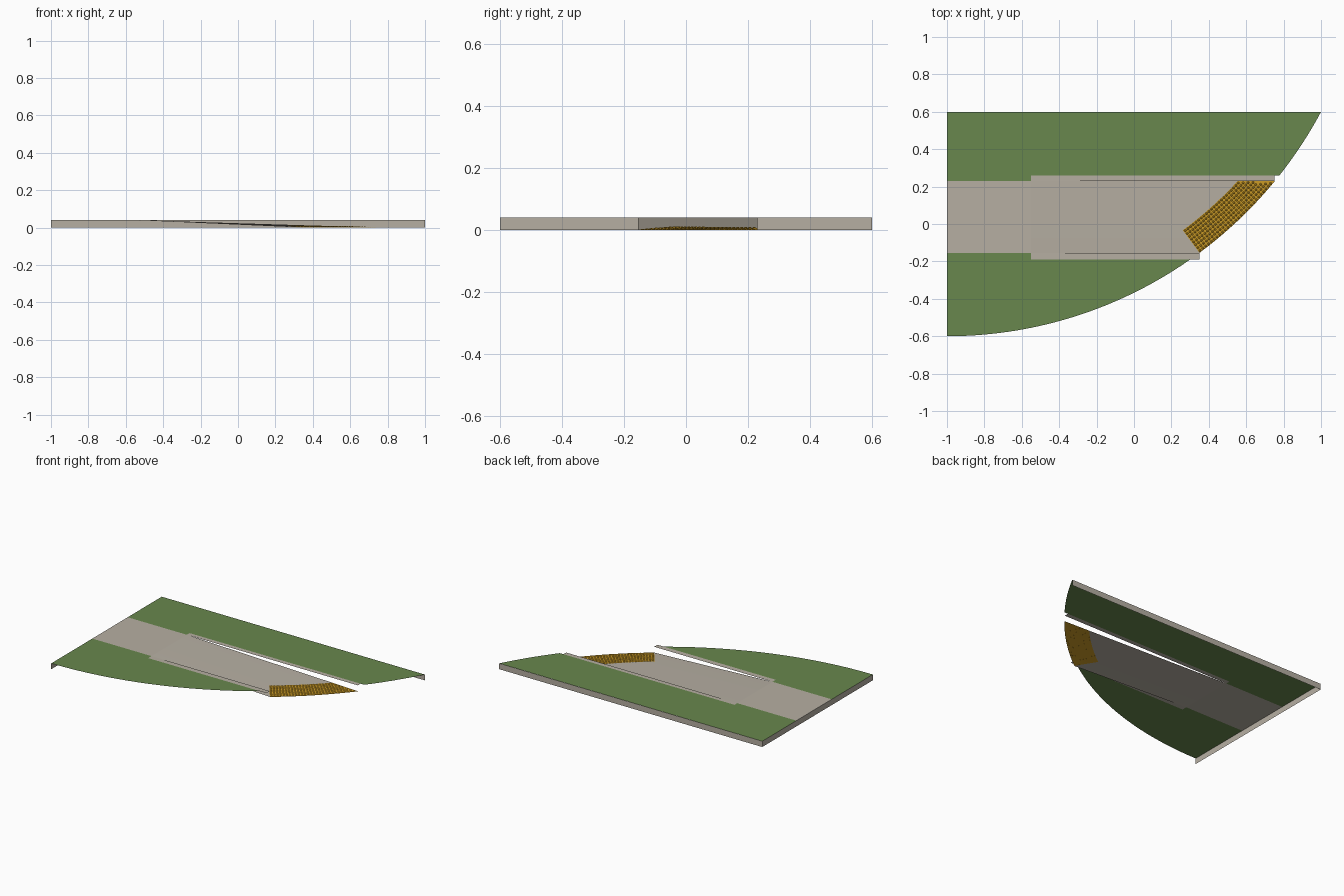
import bpy, bmesh, math

if "Cube" in bpy.data.objects:
    bpy.data.objects.remove(bpy.data.objects["Cube"])

TOP = 0.04                      # height of the pavement
CY, R, W = 1.667, 2.267, 0.15   # corner arc centre (x = -1), radius, warning panel width
Y0, Y1 = -0.154, 0.23           # sides of the walkway
XR = -0.55                      # top of the ramp


def material(name, rgb):
    m = bpy.data.materials.new(name)
    m.diffuse_color = (*rgb, 1)
    m.use_nodes = True
    m.node_tree.nodes["Principled BSDF"].inputs["Base Color"].default_value = m.diffuse_color
    return m


GRASS = material("grass_green", (0.14, 0.245, 0.075))
CONCRETE = material("concrete_grey", (0.47, 0.43, 0.365))
YELLOW = material("warning_yellow", (0.62, 0.34, 0.02))


def finish(name, bm, mat):
    me = bpy.data.meshes.new(name)
    bm.to_mesh(me)
    bm.free()
    me.materials.append(mat)
    ob = bpy.data.objects.new(name, me)
    bpy.context.collection.objects.link(ob)
    return ob


def polygon(name, pts, mat):
    bm = bmesh.new()
    f = bm.faces.new([bm.verts.new(p) for p in pts])
    f.normal_update()
    if f.normal.z < -0.5:
        f.normal_flip()
    bmesh.ops.triangulate(bm, faces=[f])
    return finish(name, bm, mat)


def arc_x(y, r=R):
    return -1 + math.sqrt(r * r - (CY - y) ** 2)


def arc_y(x):
    return CY - math.sqrt(R * R - (x + 1) ** 2)


def arc(xa, xb, n):
    xs = [xa + (xb - xa) * i / n for i in range(n + 1)]
    return [(x, arc_y(x), TOP) for x in xs]


def flat(*pts):
    return [(x, y, TOP) for x, y in pts]


# Grass on both sides of the walkway
polygon("back_grass", flat((-1, 0.6), (-1, Y1), (XR, Y1), (XR, 0.26))
        + arc(arc_x(0.26), 1, 12), GRASS)
polygon("front_grass", arc(-1, arc_x(-0.19), 32)
        + flat((XR, -0.19), (XR, Y0), (-1, Y0)), GRASS)

# Upper walkway and the level curb strips beside the ramp
polygon("upper_walkway", flat((-1, Y0), (XR, Y0), (XR, Y1), (-1, Y1)), CONCRETE)
polygon("back_curb", flat((XR, Y1), (0.75, Y1), (0.75, 0.26), (XR, 0.26)), CONCRETE)
polygon("front_curb", flat((XR, -0.19), (0.35, -0.19), (0.35, Y0), (XR, Y0)), CONCRETE)

# Outer walls
polygon("back_wall", [(1, 0.6, 0), (-1, 0.6, 0), (-1, 0.6, TOP), (1, 0.6, TOP)], CONCRETE)
polygon("left_wall", [(-1, 0.6, 0), (-1, -0.6, 0), (-1, -0.6, TOP), (-1, 0.6, TOP)], CONCRETE)

# Near corners of the warning panel: outer one on the arc, inner one W towards the centre
a0 = math.asin((CY - Y0) / R)
corner_x = -1 + (R - W) * math.cos(a0)
corner_y = CY - (R - W) * math.sin(a0)


def inner_x(y):
    if y >= corner_y:
        return arc_x(y, R - W)
    t = (y - Y0) / (corner_y - Y0)
    return arc_x(Y0) + t * (corner_x - arc_x(Y0))


def ramp_z(x, y):
    return max(0, TOP * (1 - (x - XR) / (arc_x(y) - XR)))


rows = [Y0 + (corner_y - Y0) * i / 6 for i in range(6)]
rows += [corner_y + (Y1 - corner_y) * i / 14 for i in range(15)]


def ruled(name, left, right, steps, mat):
    """Surface between two x limits that follows the ramp slope."""
    bm = bmesh.new()
    grid = []
    for y in rows:
        xs = [left(y) + (right(y) - left(y)) * i / steps for i in range(steps + 1)]
        grid.append([bm.verts.new((x, y, ramp_z(x, y))) for x in xs])
    for a, b in zip(grid, grid[1:]):
        for i in range(steps):
            bm.faces.new((a[i], a[i + 1], b[i + 1], b[i]))
    bmesh.ops.remove_doubles(bm, verts=bm.verts, dist=1e-5)
    return finish(name, bm, mat)


# Sloped ramp and the curved warning panel at its foot
ruled("ramp", lambda y: XR, inner_x, 1, CONCRETE)
ruled("warning_panel", inner_x, arc_x, 2, YELLOW)

# Rows of truncated domes on the panel
bm = bmesh.new()
step = W / 8
for i in range(8):
    r = R - W + step * (i + 0.5)
    for j in range(40):
        a = a0 - step * (j + 0.5) / (R - W / 2)
        x, y = -1 + r * math.cos(a), CY - r * math.sin(a)
        if y > Y1 - 0.007:
            break
        z = ramp_z(x, y)
        rings = []
        for rad, h in ((0.0065, 0), (0.0035, 0.003)):
            rings.append([bm.verts.new((x + rad * math.cos(k * math.pi / 4),
                                        y + rad * math.sin(k * math.pi / 4), z + h))
                          for k in range(8)])
        lo, hi = rings
        for k in range(8):
            n = (k + 1) % 8
            bm.faces.new((lo[k], lo[n], hi[n], hi[k]))
        bm.faces.new(hi)
finish("warning_domes", bm, YELLOW)
